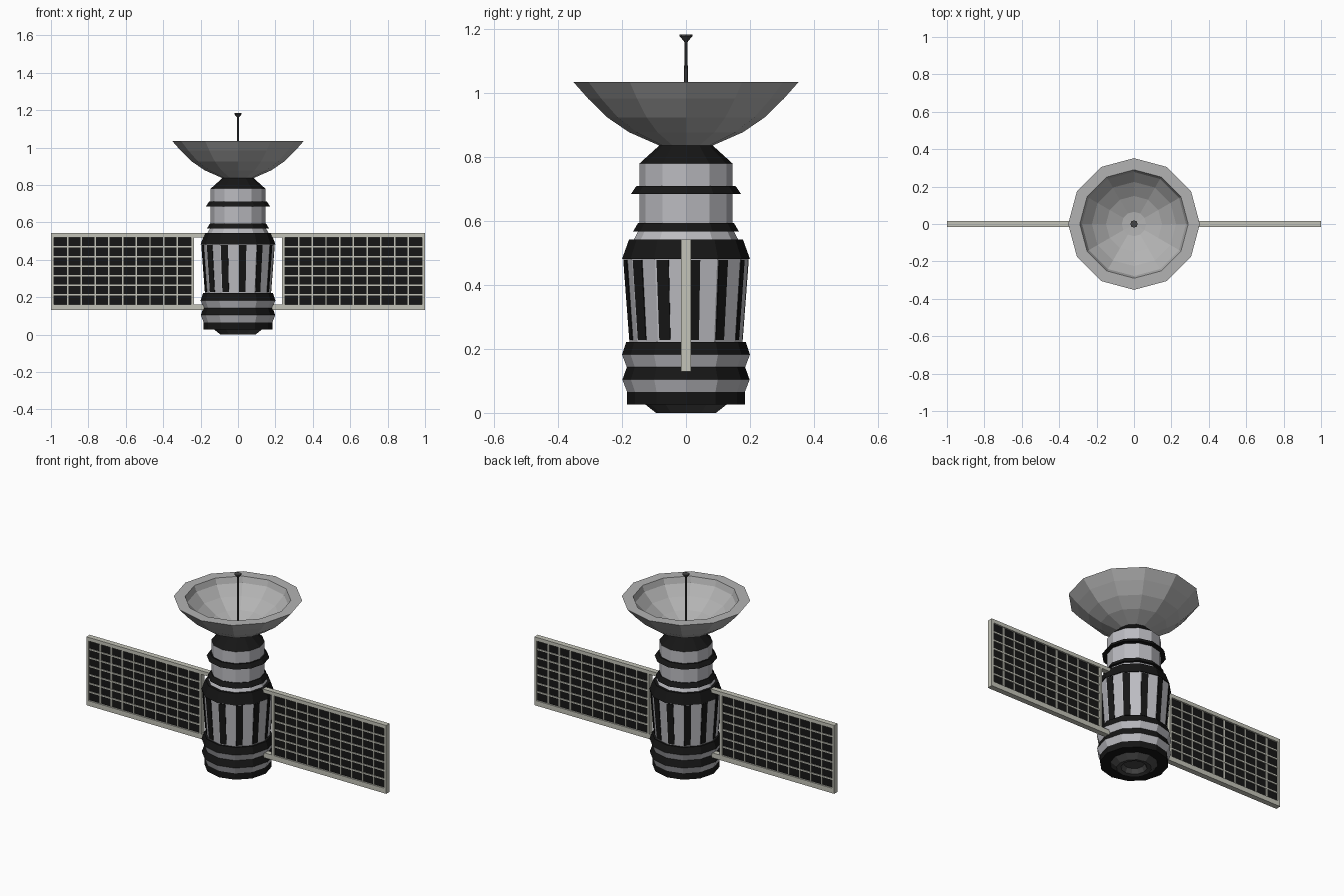
import bpy, bmesh
from math import sin, cos, pi
from mathutils import Vector

if "Cube" in bpy.data.objects:
    bpy.data.objects.remove(bpy.data.objects["Cube"])


def material(name, r, g, b):
    m = bpy.data.materials.new(name)
    m.diffuse_color = (r, g, b, 1)
    m.use_nodes = True
    m.node_tree.nodes["Principled BSDF"].inputs["Base Color"].default_value = m.diffuse_color
    return m


BLACK = material("black", 0.008, 0.008, 0.008)
HULL = material("hull_grey", 0.50, 0.50, 0.53)
DISH = material("dish_grey", 0.45, 0.45, 0.45)
DARK = material("dark_grey", 0.06, 0.06, 0.06)
FRAME = material("frame_beige", 0.55, 0.55, 0.48)


def finish(name, bm, mats):
    bmesh.ops.remove_doubles(bm, verts=bm.verts, dist=1e-5)
    bmesh.ops.recalc_face_normals(bm, faces=bm.faces)
    me = bpy.data.meshes.new(name)
    bm.to_mesh(me)
    bm.free()
    for m in mats:
        me.materials.append(m)
    ob = bpy.data.objects.new(name, me)
    bpy.context.collection.objects.link(ob)
    return ob


def lathe(name, profile, mats, ids=None, n=12):
    """Spin (radius, z) points around z; ids gives a material per band."""
    bm = bmesh.new()
    rings = []
    for r, z in profile:
        if r == 0:
            rings.append([bm.verts.new((0, 0, z))] * n)
        else:
            rings.append([bm.verts.new((r * cos(2 * pi * i / n), r * sin(2 * pi * i / n), z))
                          for i in range(n)])
    for k in range(len(rings) - 1):
        a, b = rings[k], rings[k + 1]
        for i in range(n):
            j = (i + 1) % n
            f = bm.faces.new(dict.fromkeys((a[i], a[j], b[j], b[i])))
            f.material_index = ids[k] if ids else 0
    return finish(name, bm, mats)


def add_box(bm, x0, x1, y0, y1, z0, z1, mat=0):
    vs = bmesh.ops.create_cube(bm, size=1)["verts"]
    for v in vs:
        v.co = (x1 if v.co.x > 0 else x0, y1 if v.co.y > 0 else y0, z1 if v.co.z > 0 else z0)
    for f in {f for v in vs for f in v.link_faces}:
        f.material_index = mat


# Hull: bottom nozzle, lower rings, tapered drum, upper cylinder and neck
hull = [  # radius, z, material of the band above (0 black, 1 grey, 2 dark)
    (0, 0.03, 2), (0.055, 0.03, 2), (0.07, 0.005, 2), (0.094, 0, 2), (0.128, 0.027, 0),
    (0.184, 0.027, 0), (0.184, 0.065, 1), (0.199, 0.104, 0), (0.185, 0.143, 1),
    (0.2, 0.182, 0), (0.187, 0.222, 0), (0.176, 0.222, 1), (0.195, 0.482, 0),
    (0.2, 0.482, 0), (0.178, 0.543, 0), (0.163, 0.543, 1), (0.15, 0.567, 0),
    (0.166, 0.567, 0), (0.15, 0.594, 0), (0.146, 0.594, 1), (0.146, 0.685, 0),
    (0.172, 0.685, 0), (0.155, 0.71, 0), (0.146, 0.71, 1), (0.146, 0.78, 0),
    (0.082, 0.838, 0), (0, 0.838, 0)]
lathe("hull", [(r, z) for r, z, _ in hull], [BLACK, HULL, DARK], [m for *_, m in hull])

# Dark vertical strips, one on each facet of the drum
bm = bmesh.new()


def drum_point(i, t, r, z):
    a, b = (Vector((r * cos(k * pi / 6), r * sin(k * pi / 6), z)) for k in (i, i + 1))
    return a.lerp(b, t)


for i in range(12):
    out = Vector((cos((i + 0.5) * pi / 6), sin((i + 0.5) * pi / 6), 0))
    quad = [drum_point(i, t, r, z) for t, r, z in
            ((0.06, 0.176, 0.228), (0.45, 0.176, 0.228), (0.45, 0.195, 0.478), (0.06, 0.195, 0.478))]
    inner = [bm.verts.new(p - out * 0.004) for p in quad]
    outer = [bm.verts.new(p + out * 0.003) for p in quad]
    bm.faces.new(outer)
    bm.faces.new(inner[::-1])
    for k in range(4):
        m = (k + 1) % 4
        bm.faces.new((inner[k], inner[m], outer[m], outer[k]))
finish("drum_strips", bm, [BLACK])

# Dish: outer bowl, flat rim, inner bowl
lathe("dish", [(0, 0.835), (0.08, 0.835), (0.178, 0.878), (0.247, 0.925), (0.306, 0.983),
               (0.352, 1.035), (0.29, 1.035), (0.278, 1.0), (0.225, 0.945), (0.15, 0.895),
               (0.065, 0.862), (0, 0.858)], [DISH])

# Antenna with flared tip
lathe("antenna", [(0, 0.85), (0.007, 0.85), (0.005, 1.16), (0.008, 1.165), (0.02, 1.178),
                  (0.02, 1.184), (0, 1.184)], [DARK], n=8)

# Solar panel: frame, cell plate and grid bars, mirrored to the other side
bm = bmesh.new()
D = 0.016
X0, X1, Z0, Z1 = 0.25, 0.985, 0.16, 0.52
add_box(bm, 0.14, 1.0, -D, D, Z1, 0.542)
add_box(bm, 0.14, 1.0, -D, D, 0.13, Z0)
add_box(bm, X1, 1.0, -D, D, Z0, Z1)
add_box(bm, X0 - 0.015, X0, -D, D, Z0, Z1)
add_box(bm, X0, X1, -0.006, 0.006, Z0, Z1, 1)
for i in range(1, 10):
    x = X0 + (X1 - X0) * i / 10
    add_box(bm, x - 0.004, x + 0.004, -0.010, 0.010, Z0, Z1)
for i in range(1, 7):
    z = Z0 + (Z1 - Z0) * i / 7
    add_box(bm, X0, X1, -0.011, 0.011, z - 0.004, z + 0.004)
panel = finish("solar_panels", bm, [FRAME, BLACK])
panel.modifiers.new("mirror", 'MIRROR').use_mirror_merge = False
